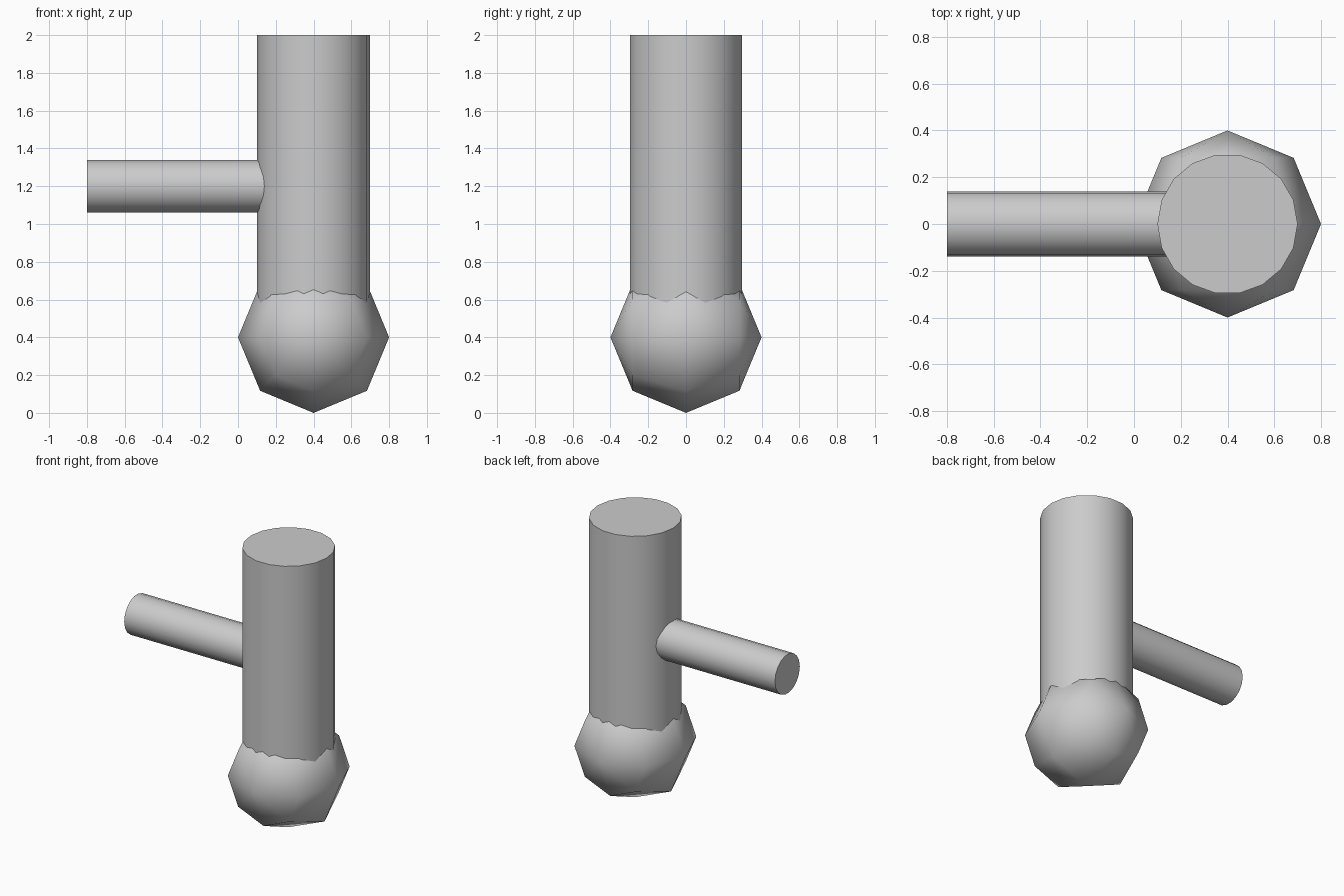
import bpy
from math import radians

if "Cube" in bpy.data.objects:
    bpy.data.objects.remove(bpy.data.objects["Cube"])


def tube(name, radius, length, location, rotation):
    bpy.ops.mesh.primitive_cylinder_add(vertices=18, radius=radius, depth=length,
                                        location=location, rotation=rotation)
    bpy.context.object.name = name
    bpy.ops.object.shade_smooth_by_angle(angle=radians(30))


# Upright column, its lower end hidden inside the ball
tube("column", 0.3, 1.6, (0.4, 0, 1.2), (0, 0, radians(90)))

# Side arm running along x into the column
tube("side_arm", 0.14, 1.2, (-0.2, 0, 1.2), (0, radians(90), 0))

# Coarse ball at the base, poles pointing along y
bpy.ops.mesh.primitive_uv_sphere_add(segments=8, ring_count=4, radius=0.4,
                                     location=(0.4, 0, 0.4),
                                     rotation=(radians(90), 0, 0))
bpy.context.object.name = "base_ball"
bpy.ops.object.shade_smooth()
